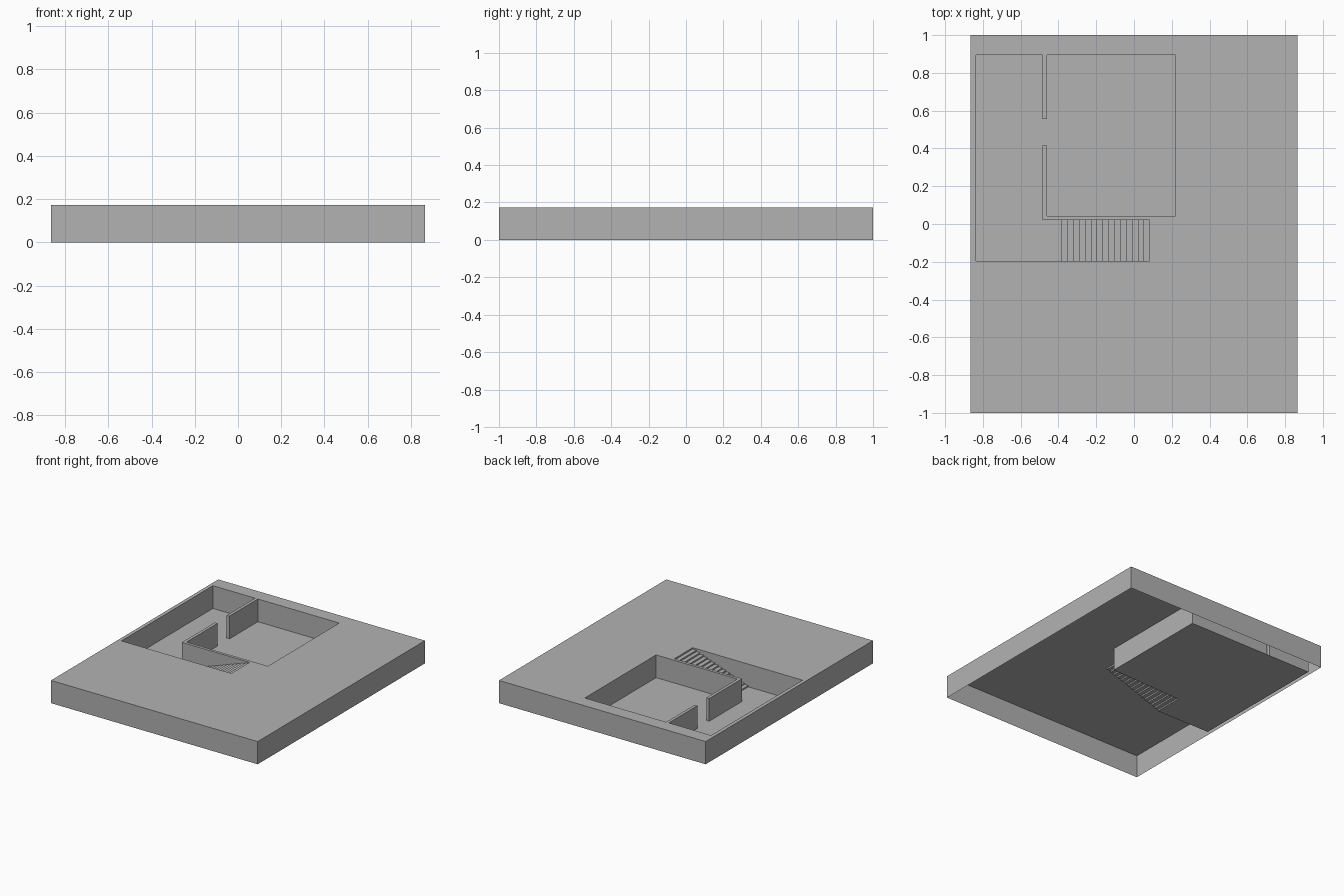
import bpy
import bmesh
from mathutils import Vector

cube = bpy.data.objects.get("Cube")
if cube:
    bpy.data.objects.remove(cube, do_unlink=True)

H = 0.172                       # ground height above the sunken floor
HALF_X, HALF_Y = 0.865, 1.0
FOOT, HEAD = -0.384, 0.082      # stair start and end along x
SOUTH, NORTH = -0.197, 0.021    # stair sides along y
RISERS = 16

grey = bpy.data.materials.new("concrete_grey")
grey.use_nodes = True
grey.diffuse_color = (0.448, 0.448, 0.448, 1)
grey.node_tree.nodes["Principled BSDF"].inputs["Base Color"].default_value = grey.diffuse_color


def finish(name, bm):
    bmesh.ops.remove_doubles(bm, verts=bm.verts, dist=1e-5)
    mesh = bpy.data.meshes.new(name)
    bm.to_mesh(mesh)
    bm.free()
    mesh.materials.append(grey)
    obj = bpy.data.objects.new(name, mesh)
    bpy.context.collection.objects.link(obj)
    return obj


def face(bm, points):
    return bm.faces.new([bm.verts.new(p) for p in points])


def wall(bm, a, b, low, high):
    """Vertical quad facing the left side of the direction a to b."""
    face(bm, [(*b, low), (*a, low), (*a, high), (*b, high)])


def pairs(loop):
    return zip(loop, loop[1:] + loop[:1])


# Plan outlines, counter-clockwise: the rooms, then the rooms plus stairwell
stair_foot = [(FOOT, SOUTH), (FOOT, NORTH)]
stair_head = [(HEAD, SOUTH), (HEAD, NORTH)]
west, hall, room, east, back = -0.837, -0.484, -0.461, 0.22, 0.896
door = (0.415, 0.556)
rest = [(hall, NORTH), (hall, door[0]), (room, door[0]), (room, 0.043),
        (east, 0.043), (east, back), (room, back), (room, door[1]),
        (hall, door[1]), (hall, back), (west, back), (west, SOUTH)]
rooms = stair_foot + rest
opening = stair_head + rest
border = [(-HALF_X, -HALF_Y), (HALF_X, -HALF_Y), (HALF_X, HALF_Y), (-HALF_X, HALF_Y)]

# Ground surface with the opening cut through it
bm = bmesh.new()
for loop in (border, opening):
    verts = [bm.verts.new((*p, H)) for p in loop]
    for a, b in pairs(verts):
        bm.edges.new((a, b))
bmesh.ops.triangle_fill(bm, edges=bm.edges[:], use_beauty=True, normal=Vector((0, 0, 1)))
for f in bm.faces:
    f.normal_update()
    if f.normal.z < 0:
        f.normal_flip()
finish("ground_surface", bm)

# Outer sides, open underneath
bm = bmesh.new()
for a, b in pairs(border):
    wall(bm, b, a, 0, H)
finish("outer_sides", bm)

# Sunken floor
bm = bmesh.new()
face(bm, [(*p, 0) for p in rooms])
bmesh.ops.triangulate(bm, faces=bm.faces[:])
finish("sunken_floor", bm)

# Room walls, left open at the stair foot
bm = bmesh.new()
for a, b in pairs(rooms):
    if (a, b) != tuple(stair_foot):
        wall(bm, a, b, 0, H)
finish("room_walls", bm)

# Stairs and the stairwell walls above each tread
steps, sides = bmesh.new(), bmesh.new()
run, rise = (HEAD - FOOT) / (RISERS - 1), H / RISERS
for i in range(RISERS):
    x, z = FOOT + i * run, (i + 1) * rise
    wall(steps, (x, SOUTH), (x, NORTH), z - rise, z)
    if i < RISERS - 1:
        face(steps, [(x, SOUTH, z), (x + run, SOUTH, z), (x + run, NORTH, z), (x, NORTH, z)])
        wall(sides, (x, SOUTH), (x + run, SOUTH), z, H)
        wall(sides, (x + run, NORTH), (x, NORTH), z, H)
finish("stairs", steps)
finish("stairwell_walls", sides)
